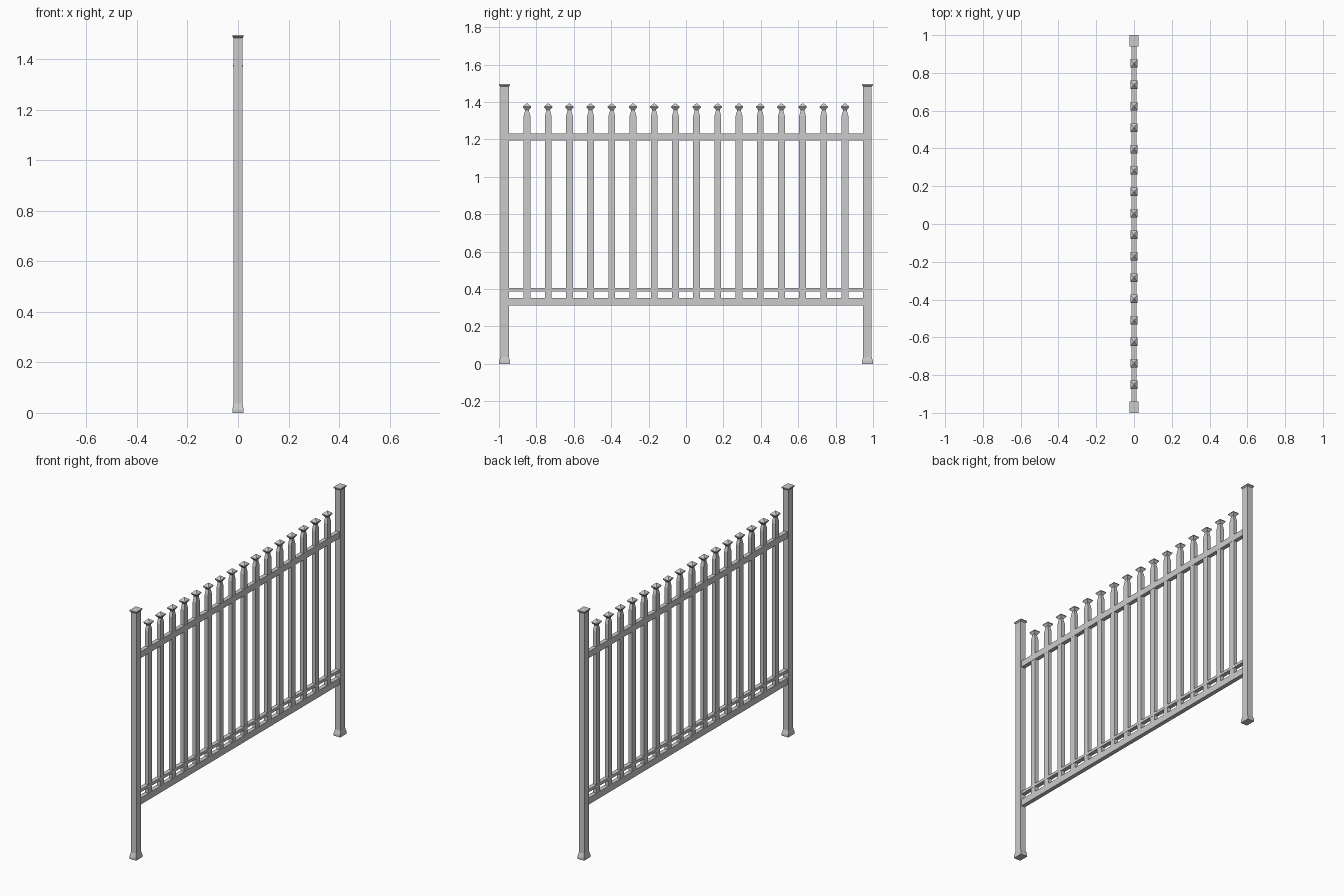
import bpy, bmesh

if "Cube" in bpy.data.objects:
    bpy.data.objects.remove(bpy.data.objects["Cube"])


def rect_loft(name, rings, y=0.0):
    """Stack rectangular rings (z, half_x, half_y) into a closed flat-faced solid."""
    bm = bmesh.new()
    loops = [[bm.verts.new((sx * hx, sy * hy, z))
              for sx, sy in ((-1, -1), (1, -1), (1, 1), (-1, 1))]
             for z, hx, hy in rings]
    for a, b in zip(loops, loops[1:]):
        for i in range(4):
            j = (i + 1) % 4
            bm.faces.new((a[i], a[j], b[j], b[i]))
    bm.faces.new(loops[0][::-1])
    bm.faces.new(loops[-1])
    mesh = bpy.data.meshes.new(name)
    bm.to_mesh(mesh)
    bm.free()
    obj = bpy.data.objects.new(name, mesh)
    obj.location.y = y
    bpy.context.collection.objects.link(obj)
    return obj


# End posts with flared foot and flat cap
POST = [(0, 0.022, 0.03), (0.014, 0.022, 0.03), (0.037, 0.018, 0.0225),
        (1.483, 0.018, 0.0225), (1.489, 0.0225, 0.03), (1.495, 0.0225, 0.03)]
for side, y in (("front", -0.97), ("back", 0.97)):
    rect_loft(side + "_post", POST, y)

# Horizontal rails between the posts
for name, z0, z1 in (("bottom_rail", 0.313, 0.353),
                     ("thin_rail", 0.387, 0.404),
                     ("top_rail", 1.194, 1.232)):
    rect_loft(name, [(z0, 0.0125, 0.95), (z1, 0.0125, 0.95)])

# Pickets: flat bar, tapered shoulder, narrow neck and diamond finial
PICKET = [(0.352, 0.0115, 0.018), (1.325, 0.0115, 0.018), (1.352, 0.0095, 0.0105),
          (1.358, 0.0095, 0.0105), (1.372, 0.0195, 0.0225),
          (1.376, 0.0195, 0.0225), (1.393, 0.001, 0.001)]
COUNT = 16
for i in range(COUNT):
    rect_loft(f"picket_{i + 1}", PICKET, -0.85 + 1.7 * i / (COUNT - 1))
